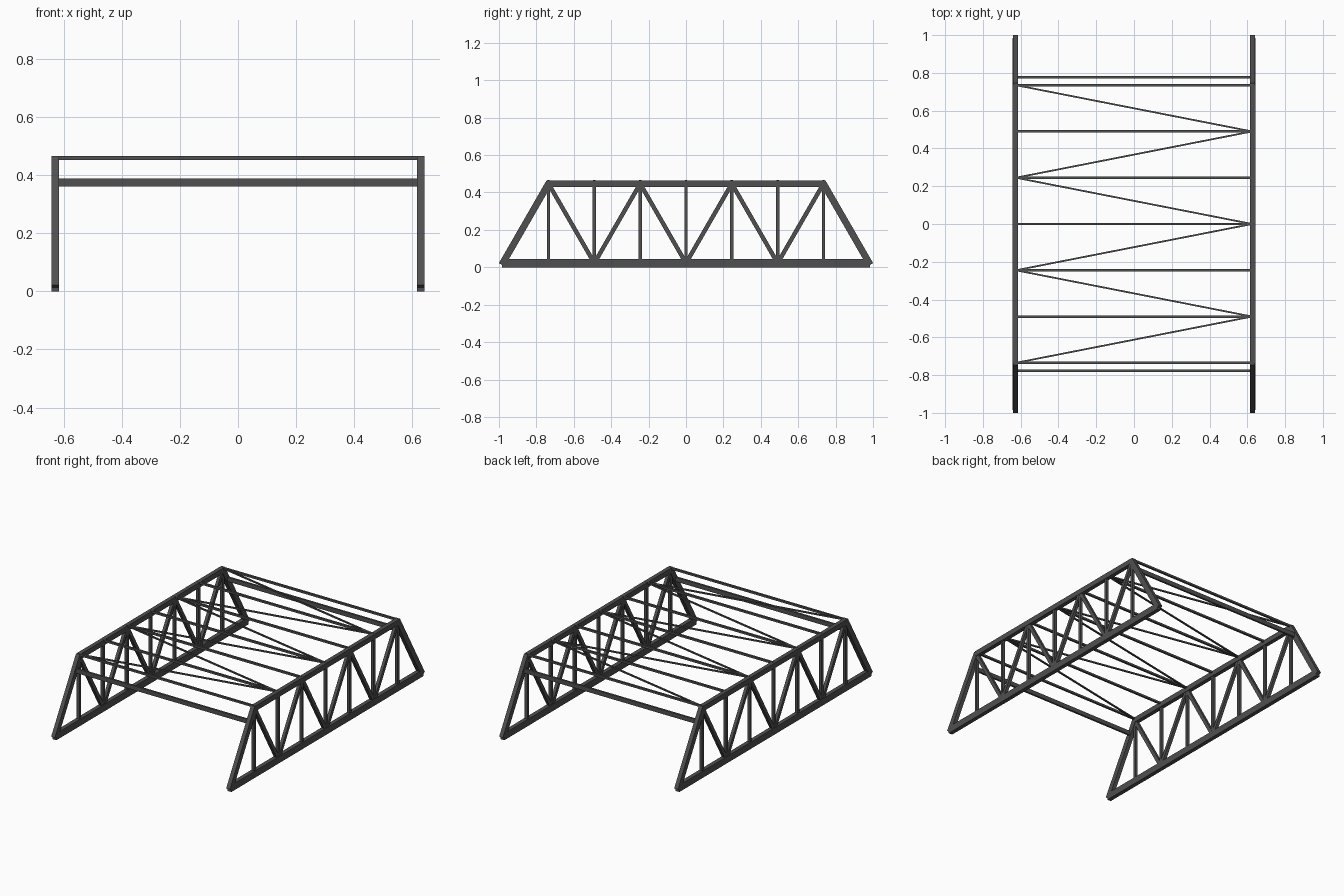
import bpy
from mathutils import Vector, Matrix

if "Cube" in bpy.data.objects:
    bpy.data.objects.remove(bpy.data.objects["Cube"])

steel = bpy.data.materials.new("dark grey steel")
steel.diffuse_color = (0.08, 0.08, 0.08, 1)
steel.use_nodes = True
steel.node_tree.nodes["Principled BSDF"].inputs["Base Color"].default_value = steel.diffuse_color

X = 0.6285          # truss plane
Z0, Z1 = 0.022, 0.447   # chord centre heights
P = 0.245           # panel length


def beam(name, a, b, side, depth, extend=0.0):
    """Box bar from a to b; side = horizontal width, depth = the other width."""
    a, b = Vector(a), Vector(b)
    d = (b - a).normalized()
    a, b = a - d * extend, b + d * extend
    ref = Vector((1, 0, 0)) if abs(d.x) < 0.5 else Vector((0, 0, 1)).cross(d)
    u = ref.normalized()
    v = d.cross(u).normalized()
    verts = [p + u * (i * side / 2) + v * (j * depth / 2)
             for p in (a, b) for i, j in ((-1, -1), (1, -1), (1, 1), (-1, 1))]
    faces = [(3, 2, 1, 0), (4, 5, 6, 7)]
    faces += [(k, (k + 1) % 4, (k + 1) % 4 + 4, k + 4) for k in range(4)]
    me = bpy.data.meshes.new(name)
    me.from_pydata(verts, [], faces)
    me.materials.append(steel)
    ob = bpy.data.objects.new(name, me)
    bpy.context.collection.objects.link(ob)
    return ob


# Side trusses
for s, label in ((-1, "left"), (1, "right")):
    x = s * X
    beam(label + "_bottom_chord", (x, -0.985, Z0), (x, 0.985, Z0), 0.027, 0.044)
    beam(label + "_top_chord", (x, -3 * P, Z1), (x, 3 * P, Z1), 0.027, 0.034)
    for i in range(-3, 4):
        beam(label + "_vertical", (x, i * P, Z0), (x, i * P, Z1 + 0.016), 0.018, 0.018)
    for e in (-1, 1):
        beam(label + "_end_post", (x, e * 4 * P, Z0), (x, e * 3 * P, Z1), 0.0265, 0.036, 0.01)
        # alternating web diagonals
        for i in (0, 1, 2):
            za, zb = (Z0, Z1) if i % 2 == 0 else (Z1, Z0)
            beam(label + "_diagonal", (x, e * i * P, za), (x, e * (i + 1) * P, zb), 0.02, 0.023, 0.008)

# Top cross struts
for i in range(-3, 4):
    beam("top_strut", (-X, i * P, 0.459), (X, i * P, 0.459), 0.013, 0.013)

# Zigzag lateral bracing
for i in range(-3, 3):
    sa = -1 if i % 2 else 1
    beam("lateral_brace", (sa * 0.625, i * P, 0.459), (-sa * 0.625, (i + 1) * P, 0.459), 0.009, 0.009)

# Portal beams between the sloping end posts
for e in (-1, 1):
    beam("portal_beam", (-X, e * 0.778, 0.374), (X, e * 0.778, 0.374), 0.013, 0.028)
